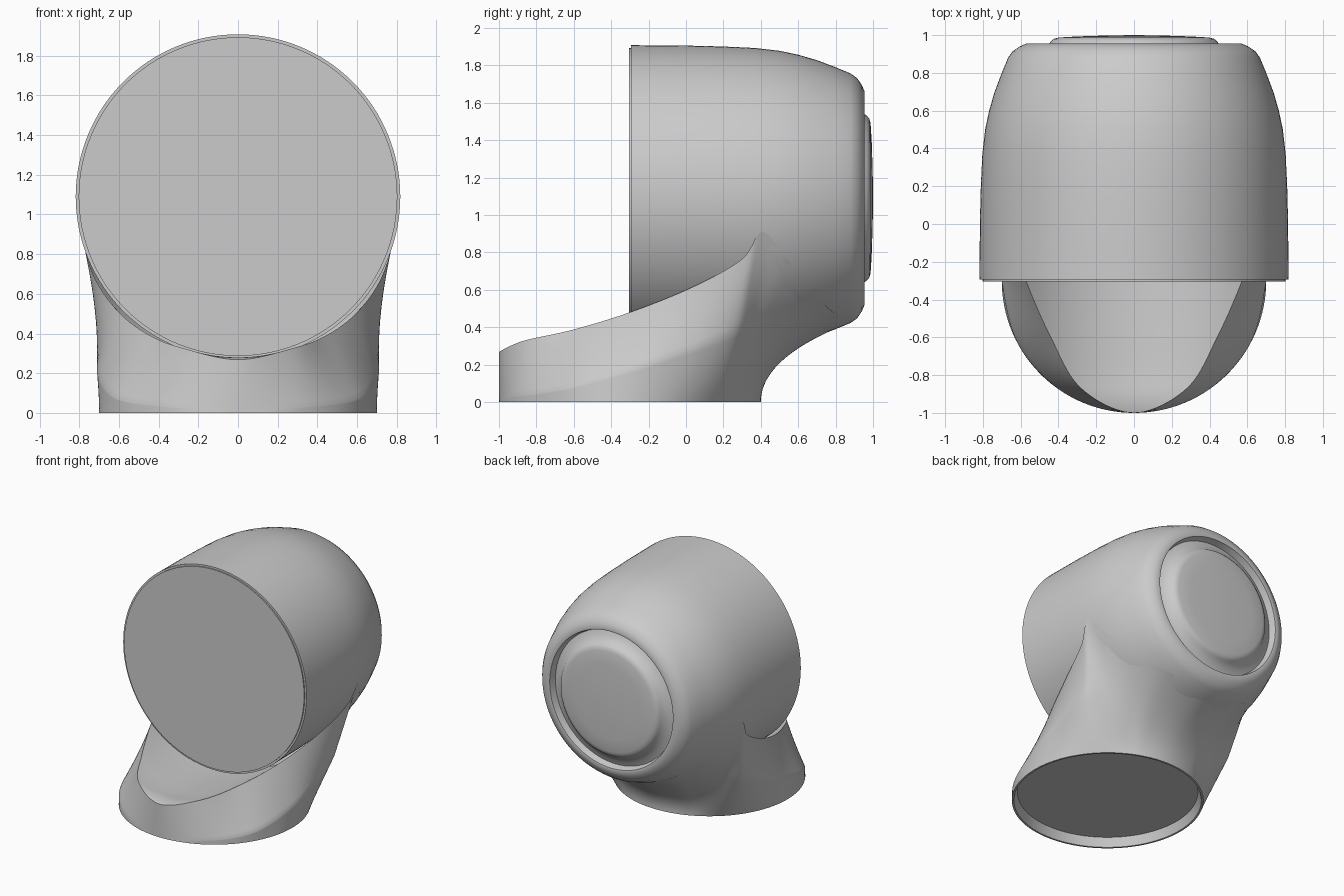
import bpy, bmesh, math
from mathutils import Matrix, Vector

if "Cube" in bpy.data.objects:
    bpy.data.objects.remove(bpy.data.objects["Cube"])

GREY = (0.6, 0.6, 0.6, 1)
grey = bpy.data.materials.new("plain grey")
grey.use_nodes = True
grey.diffuse_color = GREY
grey.node_tree.nodes["Principled BSDF"].inputs["Base Color"].default_value = GREY

AXIS_Z = 1.09      # height of the barrel axis
BARREL_R = 0.818
BASE_R = 0.7
BASE_Y = -0.3


def finish(name, bm, angle=32):
    """Turn a bmesh into a smooth-shaded object with sharp creases."""
    mesh = bpy.data.meshes.new(name)
    bm.to_mesh(mesh)
    bm.free()
    mesh.materials.append(grey)
    mesh.polygons.foreach_set("use_smooth", [True] * len(mesh.polygons))
    mesh.set_sharp_from_angle(angle=math.radians(angle))
    obj = bpy.data.objects.new(name, mesh)
    bpy.context.collection.objects.link(obj)
    return obj


def lathe(name, profile, matrix, steps=128):
    """Spin a (radius, height) profile about z, then place it."""
    bm = bmesh.new()
    verts = [bm.verts.new((r, 0, h)) for r, h in profile]
    edges = [bm.edges.new(pair) for pair in zip(verts, verts[1:])]
    bmesh.ops.spin(bm, geom=verts + edges, cent=(0, 0, 0), axis=(0, 0, 1),
                   angle=math.tau, steps=steps)
    bmesh.ops.remove_doubles(bm, verts=bm.verts, dist=0.0005)
    bmesh.ops.transform(bm, matrix=matrix, verts=bm.verts)
    bmesh.ops.recalc_face_normals(bm, faces=bm.faces)
    return finish(name, bm)


def half_sheet(name, grid):
    """Skin a grid of points for the left half and mirror it."""
    bm = bmesh.new()
    rows = [[bm.verts.new(p) for p in row] for row in grid]
    for a, b in zip(rows, rows[1:]):
        for j in range(len(a) - 1):
            bm.faces.new((a[j], b[j], b[j + 1], a[j + 1]))
    bmesh.ops.remove_doubles(bm, verts=bm.verts, dist=0.0005)
    obj = finish(name, bm)
    mirror = obj.modifiers.new("Mirror", "MIRROR")
    mirror.use_clip = True
    mirror.merge_threshold = 0.001
    return obj


def spline(a, b, c, d, t):
    """Catmull-Rom interpolation of number lists."""
    return [q + 0.5 * t * (r - p + t * (2 * p - 5 * q + 4 * r - s
            + t * (3 * (q - r) + s - p))) for p, q, r, s in zip(a, b, c, d)]


# Barrel with thin front rim and rounded back, lying along y
along_y = Matrix.Translation((0, 0, AXIS_Z)) @ Matrix.Rotation(-math.pi / 2, 4, "X")
lathe("barrel", [
    (0, -0.305), (0.803, -0.305), (0.803, -0.295), (BARREL_R, -0.295),
    (0.816, 0), (0.811, 0.2), (0.803, 0.37), (0.788, 0.5), (0.767, 0.6),
    (0.738, 0.7), (0.7, 0.8), (0.667, 0.88), (0.642, 0.915), (0.605, 0.94),
    (0.57, 0.955), (0.55, 0.952), (0.535, 0.9), (0, 0.9)], along_y)

# Slightly domed cap rising smoothly out of the back recess
lathe("back_cap", [(0.535, 0.9), (0.5, 0.913), (0.47, 0.933), (0.45, 0.953),
                   (0.44, 0.968), (0.425, 0.98), (0.4, 0.987), (0.3, 0.993),
                   (0.15, 0.998), (0, 1)], along_y)

# Recessed underside of the foot
lathe("underside", [(BASE_R, 0), (0.685, 0), (0.66, 0.07), (0, 0.07)],
      Matrix.Translation((0, BASE_Y, 0)))

# Neck sections: angle round the foot, crease point, top point
sections = [
    (0, 0, -1, 0.01, 0, -1, 0.268),
    (30, 0.35, -0.906, 0.03, 0.28, -0.87, 0.327),
    (60, 0.606, -0.65, 0.07, 0.44, -0.6, 0.388),
    (90, 0.7, -0.3, 0.17, 0.58, -0.28, 0.487),
    (110, 0.71, -0.01, 0.27, 0.69, 0.05, 0.622),
    (125, 0.7, 0.23, 0.35, 0.755, 0.3, 0.765),
    (135, 0.64, 0.33, 0.36, 0.783, 0.41, 0.91),
    (145, 0.48, 0.33, 0.27, 0.7, 0.55, 0.75),
    (153, 0.35, 0.34, 0.25, 0.53, 0.69, 0.575),
    (162, 0.22, 0.375, 0.24, 0.33, 0.8, 0.47),
    (180, 0, 0.4, 0.24, 0, 0.88, 0.425)]


def reflect(s, turn):
    return (turn - s[0], -s[1], s[2], s[3], -s[4], s[5], s[6])


padded = [reflect(sections[1], 0)] + sections + [reflect(sections[-2], 360)]
columns = []
for i in range(len(sections) - 1):
    for k in range(10):
        columns.append(spline(*padded[i:i + 4], k / 10))
columns.append(sections[-1])

# Neck: creased wall at the front turning into a concave sweep at the back
STEPS = 20
neck = []
for phi, *points in columns:
    a = math.radians(phi)
    foot = Vector((BASE_R * math.sin(a), BASE_Y - BASE_R * math.cos(a), 0))
    crease, top = Vector(points[:3]), Vector(points[3:])
    blend = min(max((phi - 115) / 25, 0), 1)
    line = []
    for j in range(STEPS + 1):
        t = j / STEPS
        if t < 0.5:
            bent = foot.lerp(crease, 2 * t)
        else:
            bent = crease.lerp(top, 2 * t - 1)
        curved = foot.lerp(crease, t).lerp(crease.lerp(top, t), t)
        line.append(bent.lerp(curved, blend))
    neck.append(line)
half_sheet("neck", neck)

# Hollow cradle continuing the barrel's curve out to the front lip
cradle = []
for line in neck:
    edge = line[-1]
    if edge.y > -0.1:
        break
    row = []
    for k in range(13):
        x = edge.x * k / 12
        drop = math.sqrt(BARREL_R ** 2 - x * x) - math.sqrt(BARREL_R ** 2 - edge.x ** 2)
        row.append((x, edge.y, edge.z - drop))
    cradle.append(row)
half_sheet("cradle", zip(*cradle))
